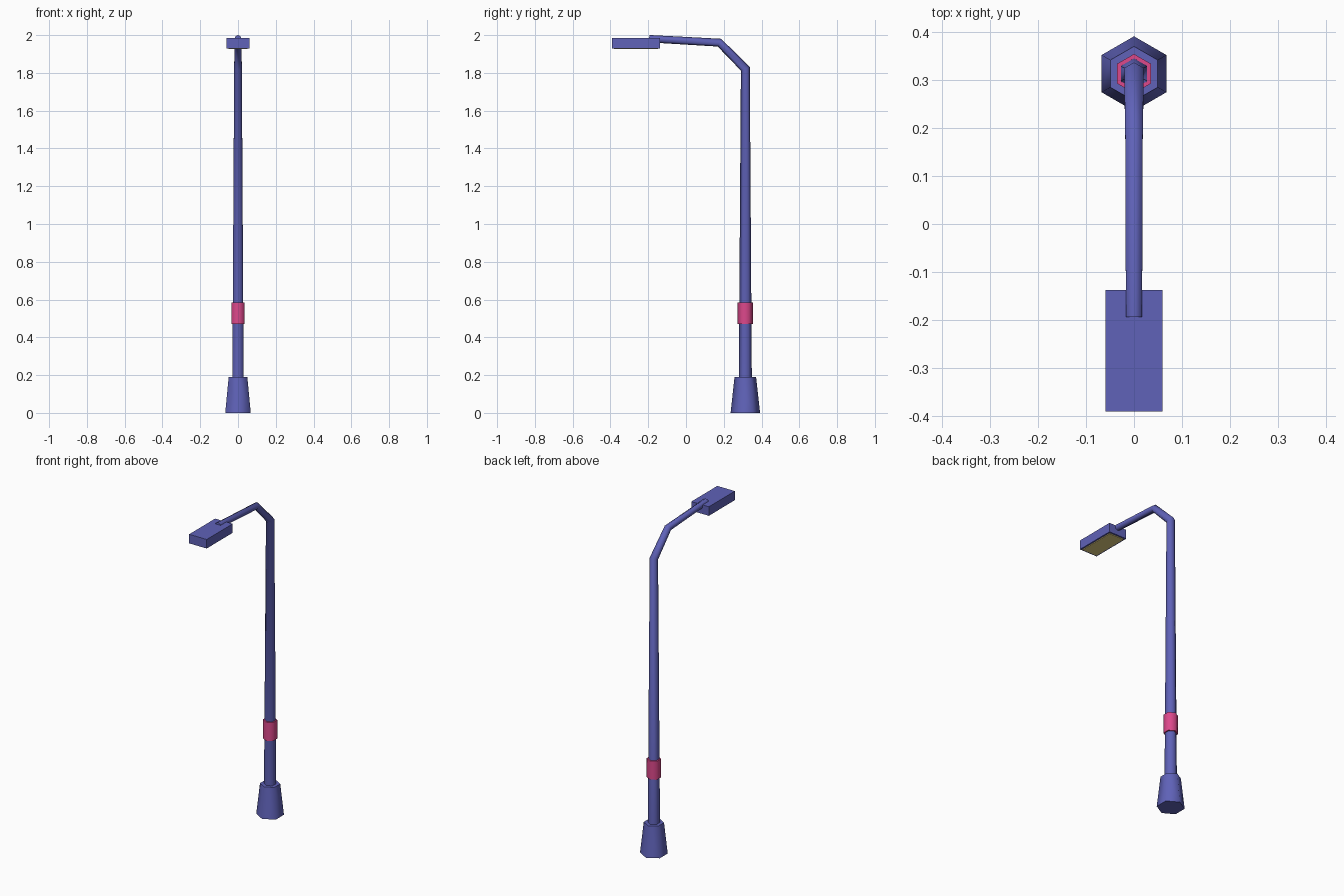
import bpy, bmesh, math
from mathutils import Vector

if "Cube" in bpy.data.objects:
    bpy.data.objects.remove(bpy.data.objects["Cube"])

POLE_Y = 0.314


def material(name, rgb):
    m = bpy.data.materials.new(name)
    m.diffuse_color = (*rgb, 1)
    m.use_nodes = True
    m.node_tree.nodes["Principled BSDF"].inputs["Base Color"].default_value = m.diffuse_color
    return m


BLUE = material("blue paint", (0.115, 0.122, 0.48))
PINK = material("pink band", (0.72, 0.065, 0.26))
GLOW = material("warm lamp glass", (0.90, 0.74, 0.25))


def finish(name, bm, mat, smooth):
    bmesh.ops.recalc_face_normals(bm, faces=bm.faces)
    me = bpy.data.meshes.new(name)
    bm.to_mesh(me)
    bm.free()
    me.materials.append(mat)
    ob = bpy.data.objects.new(name, me)
    bpy.context.collection.objects.link(ob)
    if smooth:
        bpy.ops.object.select_all(action='DESELECT')
        ob.select_set(True)
        bpy.context.view_layer.objects.active = ob
        bpy.ops.object.shade_smooth_by_angle(angle=math.radians(65))
    return ob


def hex_sweep(name, path, mat):
    """Six-sided tube along (y, z, radius) points, mitred at the bends."""
    bm = bmesh.new()
    pts = [Vector((0, y, z)) for y, z, _ in path]
    dirs = [(b - a).normalized() for a, b in zip(pts, pts[1:])]
    rings = []
    for i, p in enumerate(pts):
        before, after = dirs[max(i - 1, 0)], dirs[min(i, len(dirs) - 1)]
        t = (before + after).normalized()
        n = Vector((0, t.z, -t.y)) / t.dot(before)
        r = path[i][2]
        rings.append([bm.verts.new(p + r * (n * math.cos(a) + Vector((1, 0, 0)) * math.sin(a)))
                      for a in (k * math.pi / 3 for k in range(6))])
    for a, b in zip(rings, rings[1:]):
        for k in range(6):
            j = (k + 1) % 6
            bm.faces.new((a[k], a[j], b[j], b[k]))
    bm.faces.new(rings[0])
    bm.faces.new(rings[-1])
    return finish(name, bm, mat, True)


def box(name, lo, hi, mat):
    bm = bmesh.new()
    bmesh.ops.create_cube(bm, size=1)
    lo, hi = Vector(lo), Vector(hi)
    for v in bm.verts:
        v.co = (lo + hi) / 2 + v.co * (hi - lo)
    return finish(name, bm, mat, False)


# Tapered foot
hex_sweep("base", [(POLE_Y, 0, 0.078), (POLE_Y, 0.19, 0.057)], BLUE)

# Pole with bent arm
hex_sweep("pole_and_arm", [(POLE_Y, 0.1, 0.035), (POLE_Y, 1.822, 0.0235),
                           (0.177, 1.96, 0.021), (-0.195, 1.981, 0.0195)], BLUE)

# Coloured band around the pole
hex_sweep("band", [(POLE_Y, 0.47, 0.041), (POLE_Y, 0.585, 0.041)], PINK)

# Lamp head and its glowing underside
box("lamp_head", (-0.06, -0.392, 1.93), (0.06, -0.138, 1.986), BLUE)
box("lamp_glass", (-0.05, -0.381, 1.926), (0.05, -0.149, 1.932), GLOW)
